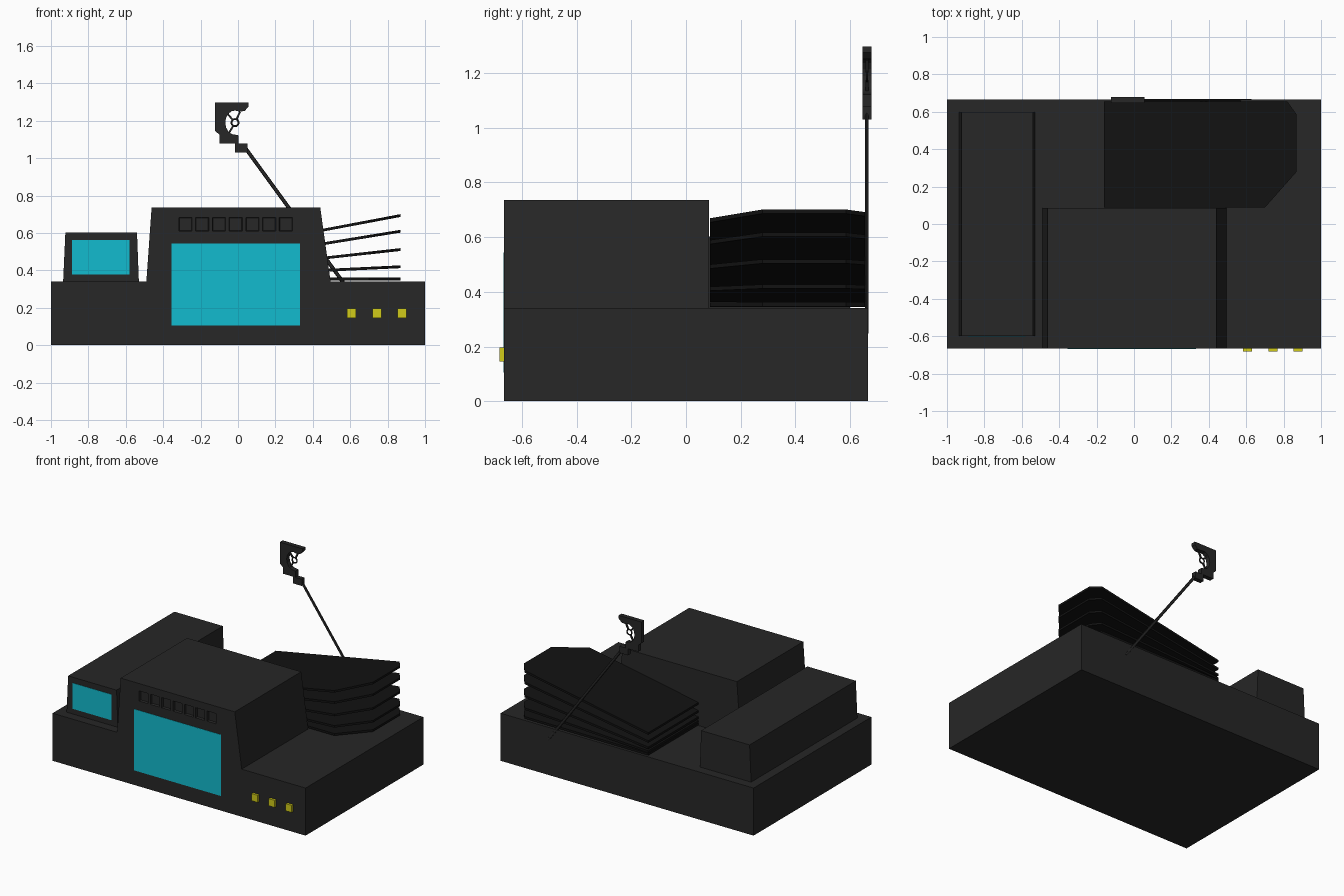
import bpy, bmesh, math
from mathutils import Vector

if "Cube" in bpy.data.objects:
    bpy.data.objects.remove(bpy.data.objects["Cube"])


def material(name, rgb):
    m = bpy.data.materials.new(name)
    m.diffuse_color = (*rgb, 1)
    m.use_nodes = True
    m.node_tree.nodes["Principled BSDF"].inputs["Base Color"].default_value = m.diffuse_color
    return m


GREY = material("dark_grey", (0.02, 0.02, 0.02))
BLACK = material("black", (0.006, 0.006, 0.006))
CYAN = material("cyan", (0.006, 0.5, 0.62))
YELLOW = material("yellow", (0.64, 0.6, 0.01))


def finish(bm, name, mat):
    bmesh.ops.recalc_face_normals(bm, faces=bm.faces)
    me = bpy.data.meshes.new(name)
    bm.to_mesh(me)
    bm.free()
    ob = bpy.data.objects.new(name, me)
    bpy.context.collection.objects.link(ob)
    if mat:
        me.materials.append(mat)
    return ob


def add_box(bm, x0, x1, y0, y1, z0, z1):
    verts = bmesh.ops.create_cube(bm, size=1)["verts"]
    for v in verts:
        v.co = ((x0 + x1) / 2 + v.co.x * (x1 - x0),
                (y0 + y1) / 2 + v.co.y * (y1 - y0),
                (z0 + z1) / 2 + v.co.z * (z1 - z0))
    return verts


def box(name, mat, *size):
    bm = bmesh.new()
    add_box(bm, *size)
    return finish(bm, name, mat)


def prism(name, mat, pts, direction):
    """Extrude a polygon of 3D points along a vector."""
    bm = bmesh.new()
    face = bm.faces.new([bm.verts.new(p) for p in pts])
    ext = bmesh.ops.extrude_face_region(bm, geom=[face], use_keep_orig=True)
    bmesh.ops.translate(bm, vec=direction,
                        verts=[g for g in ext["geom"] if isinstance(g, bmesh.types.BMVert)])
    return finish(bm, name, mat)


# Base slab with the tapered cabin raised out of its top face
bm = bmesh.new()
add_box(bm, -1, 1, -0.665, 0.665, 0, 0.34)
for co, no in (((-0.49, 0, 0), (1, 0, 0)), ((0.495, 0, 0), (1, 0, 0)), ((0, 0.085, 0), (0, 1, 0))):
    bmesh.ops.bisect_plane(bm, geom=bm.verts[:] + bm.edges[:] + bm.faces[:],
                           plane_co=co, plane_no=no)
top = [f for f in bm.faces for c in [f.calc_center_median()]
       if c.z > 0.339 and abs(c.x) < 0.4 and c.y < 0]
roof = bmesh.ops.extrude_discrete_faces(bm, faces=top)["faces"][0]
for v in roof.verts:
    v.co.z = 0.735
    v.co.x = -0.462 if v.co.x < 0 else 0.44
body = finish(bm, "body", GREY)

# Row of shallow square recesses above the main screen
bm = bmesh.new()
for i in range(7):
    x = -0.281 + i * 0.0895
    for v in add_box(bm, x - 0.039, x + 0.039, -0.68, -0.65, 0.606, 0.686):
        if v.co.y > -0.66:
            v.co.x = x + (v.co.x - x) * 0.82
            v.co.z = 0.646 + (v.co.z - 0.646) * 0.82
cutter = finish(bm, "recess_cutter", None)
cutter.hide_render = True
cutter.hide_viewport = True
cut = body.modifiers.new("recesses", "BOOLEAN")
cut.operation = "DIFFERENCE"
cut.solver = "EXACT"
cut.object = cutter

# Side housing
prism("side_housing", GREY, [(-0.935, -0.6, 0.34), (-0.53, -0.6, 0.34),
                             (-0.54, -0.6, 0.603), (-0.923, -0.6, 0.603)], (0, 1.2, 0))

# Screens and buttons
box("main_screen", CYAN, -0.355, 0.332, -0.667, -0.66, 0.105, 0.543)
box("side_screen", CYAN, -0.888, -0.58, -0.602, -0.595, 0.378, 0.562)
for i in range(3):
    x = 0.608 + i * 0.135
    box(f"button_{i + 1}", YELLOW, x - 0.024, x + 0.024, -0.682, -0.66, 0.145, 0.196)

# Fanned stack of plates
outline = [(-0.16, 0.088), (0.70, 0.088), (0.87, 0.28), (0.87, 0.585), (0.82, 0.655), (-0.16, 0.655)]
heights = [(0.345, 0.347), (0.363, 0.412), (0.39, 0.504), (0.435, 0.602), (0.492, 0.686)]
for i, (z0, z1) in enumerate(heights):
    slope = (z1 - z0) / 1.03
    prism(f"plate_{i + 1}", BLACK, [(x, y, z0 + (x + 0.16) * slope) for x, y in outline], (0, 0, 0.015))

# Slanted mast on the back
bottom, tip = Vector((0.625, 0.661, 0.25)), Vector((0.035, 0.661, 1.06))
bm = bmesh.new()
bmesh.ops.create_cone(bm, cap_ends=True, segments=8, radius1=0.01, radius2=0.01,
                      depth=(tip - bottom).length)
rot = (tip - bottom).to_track_quat("Z", "Y").to_matrix()
bmesh.ops.rotate(bm, verts=bm.verts, matrix=rot)
bmesh.ops.scale(bm, verts=bm.verts, vec=(1, 0.7, 1))
bmesh.ops.translate(bm, verts=bm.verts, vec=(bottom + tip) / 2)
finish(bm, "mast", GREY)

# Mast head: joint block and open C-shaped bracket
box("mast_joint", GREY, -0.016, 0.052, 0.646, 0.678, 1.03, 1.078)
cx, cz = -0.016, 1.19
arc = [(cx + 0.052 * math.cos(a), cz + 0.065 * math.sin(a))
       for a in (math.radians(65 + i * 185 / 8) for i in range(9))]
profile = [(0.002, 1.078), (0.002, 1.122)] + arc[::-1] + [
    (0.035, 1.252), (0.057, 1.275), (0.057, 1.297), (-0.122, 1.297),
    (-0.122, 1.145), (-0.098, 1.125), (-0.098, 1.078)]
prism("mast_bracket", GREY, [(x, 0.646, z) for x, z in profile], (0, 0.033, 0))

# Small ring held by three spokes
bpy.ops.mesh.primitive_torus_add(major_segments=16, minor_segments=6, major_radius=0.019,
                                 minor_radius=0.005, location=(cx, 0.662, cz),
                                 rotation=(math.pi / 2, 0, 0))
ring = bpy.context.object
ring.name = "head_ring"
ring.data.materials.append(GREY)
for i, deg in enumerate((65, 130, 240)):
    a = math.radians(deg)
    d, n = Vector((math.cos(a), 0, math.sin(a))), Vector((-math.sin(a), 0, math.cos(a))) * 0.005
    p, q = Vector((cx, 0.657, cz)) + d * 0.02, Vector((cx, 0.657, cz)) + d * 0.064
    prism(f"head_spoke_{i + 1}", GREY, [p - n, q - n, q + n, p + n], (0, 0.01, 0))
